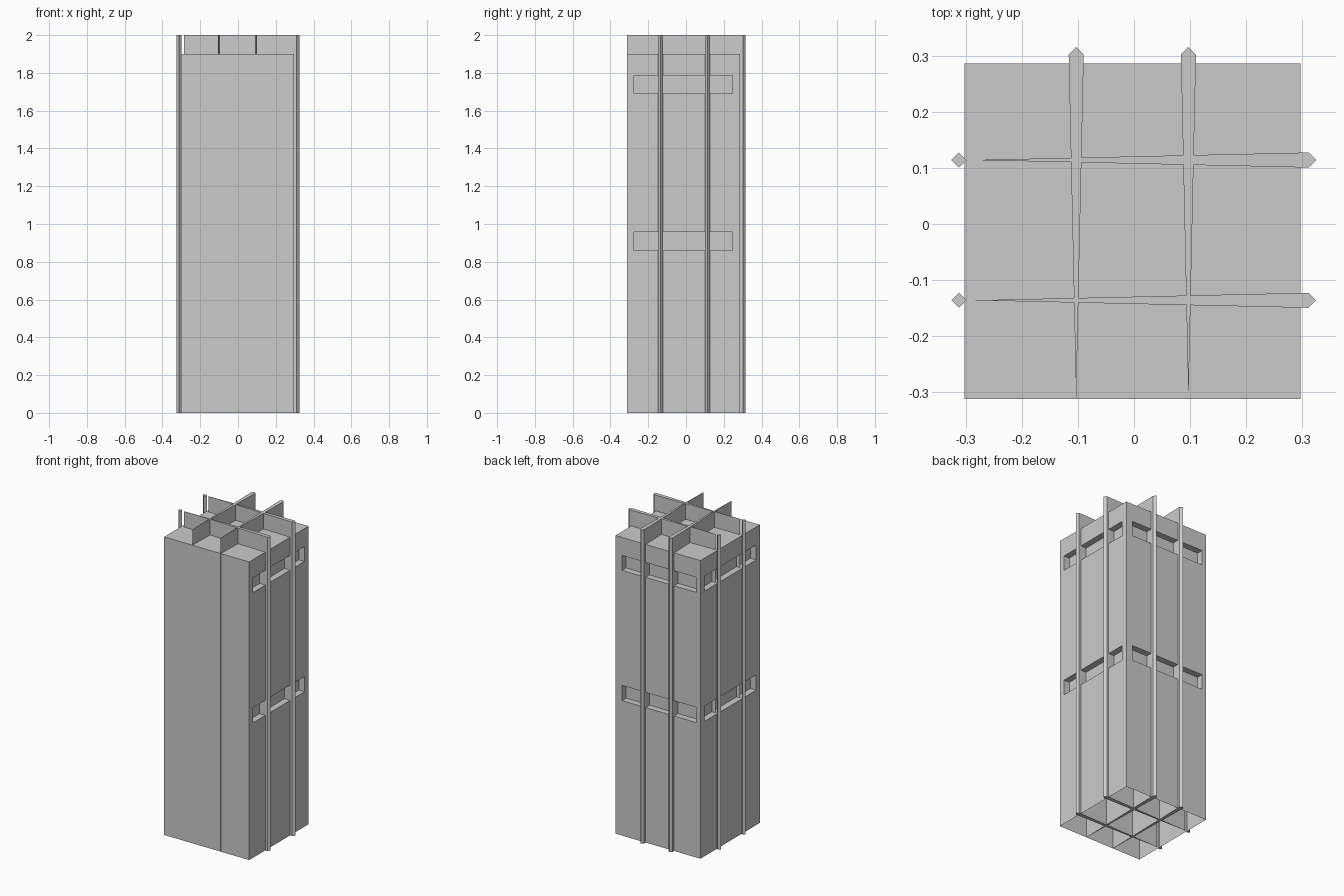
import bpy, bmesh

if "Cube" in bpy.data.objects:
    bpy.data.objects.remove(bpy.data.objects["Cube"])

H, ROOF = 2.0, 1.9
X0, X1, Y0, Y1 = -0.302, 0.297, -0.312, 0.286


def prism(name, pts, z0, z1):
    """Extrude a plan outline (counter-clockwise) from z0 to z1."""
    bm = bmesh.new()
    face = bm.faces.new([bm.verts.new((x, y, z0)) for x, y in pts])
    ext = bmesh.ops.extrude_face_region(bm, geom=[face])
    top = [v for v in ext["geom"] if isinstance(v, bmesh.types.BMVert)]
    bmesh.ops.translate(bm, verts=top, vec=(0, 0, z1 - z0))
    bmesh.ops.recalc_face_normals(bm, faces=bm.faces[:])
    me = bpy.data.meshes.new(name)
    bm.to_mesh(me)
    bm.free()
    ob = bpy.data.objects.new(name, me)
    bpy.context.collection.objects.link(ob)
    return ob


def box(name, x0, x1, y0, y1, z0, z1):
    return prism(name, [(x0, y0), (x1, y0), (x1, y1), (x0, y1)], z0, z1)


# tower body
tower = box("tower_body", X0, X1, Y0, Y1, 0, ROOF)

# recessed window bands on right, left and back
D = 0.04
for z0, z1 in ((0.86, 0.957), (1.69, 1.785)):
    for x0, x1, y0, y1 in ((X1 - D, X1 + 0.1, -0.275, 0.245),
                           (X0 - 0.1, X0 + D, -0.275, 0.245),
                           (-0.274, 0.25, Y1 - D, Y1 + 0.1)):
        cut = box("window_cutter", x0, x1, y0, y1, z0, z1)
        cut.hide_render = True
        mod = tower.modifiers.new("window", "BOOLEAN")
        mod.operation, mod.solver, mod.object = "DIFFERENCE", "EXACT", cut
        bpy.context.view_layer.objects.active = tower
        bpy.ops.object.modifier_apply(modifier=mod.name)
        bpy.data.objects.remove(cut)

# open underside
bm = bmesh.new()
bm.from_mesh(tower.data)
bottom = [f for f in bm.faces if f.calc_center_median().z < 0.001]
bmesh.ops.delete(bm, geom=bottom, context="FACES")
bm.to_mesh(tower.data)
bm.free()

# tapered full-height fins running front to back
W = 0.0134
for i, (x, y) in enumerate(((-0.103, -0.312), (0.097, -0.3125))):
    prism(f"long_fin_{i}", [(x, y), (x + W, 0.302), (x, 0.3155), (x - W, 0.302)], 0, H)

# tapered fins running side to side, with diamond mullions on the left
for i, y in enumerate((-0.136, 0.114)):
    prism(f"cross_fin_{i}", [(-0.287, y), (0.311, y - W), (0.3245, y), (0.311, y + W)], 0, H)
    prism(f"left_mullion_{i}",
          [(-0.3255, y), (-0.312, y - W), (-0.2985, y), (-0.312, y + W)], 0, H)
